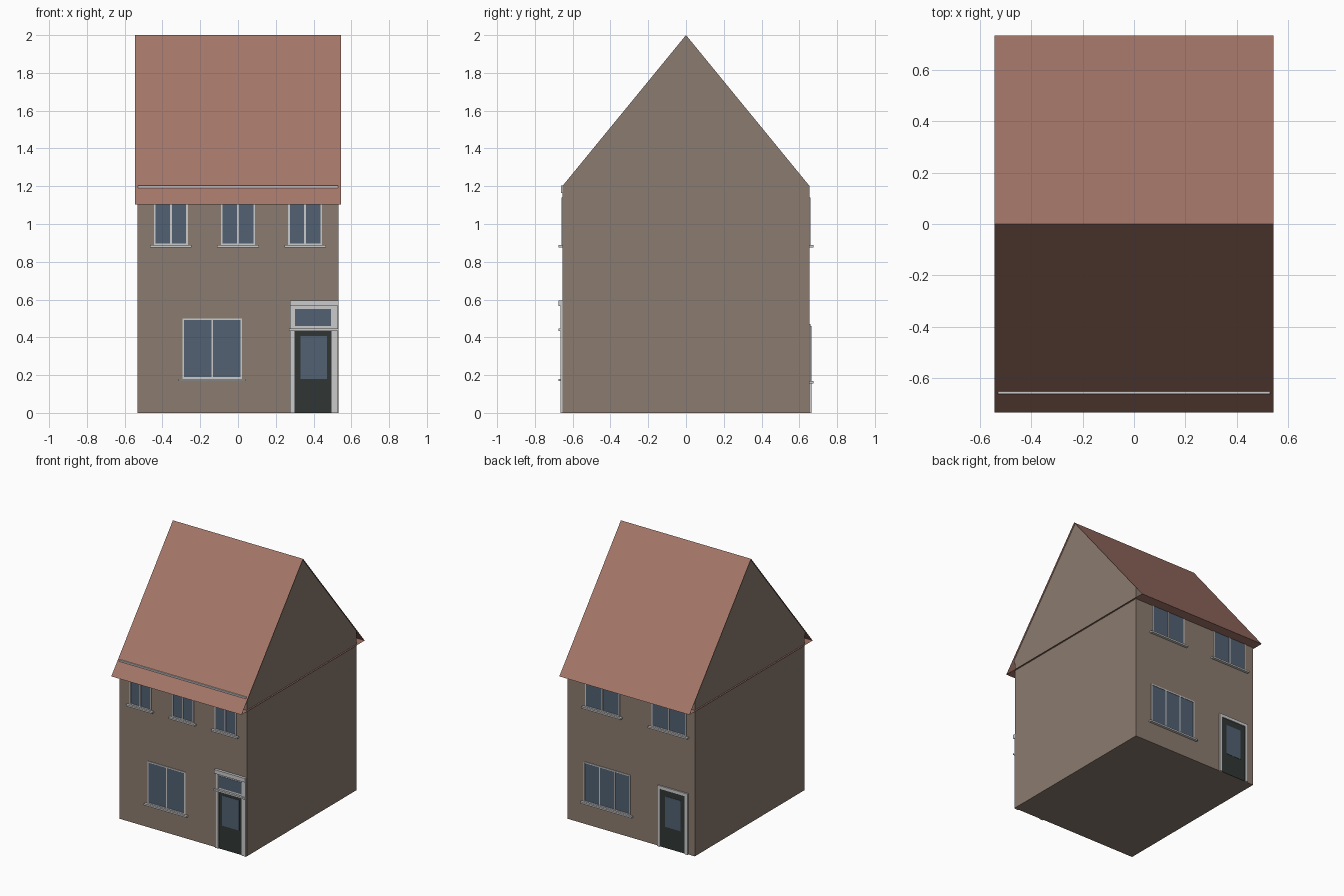
import bpy

if "Cube" in bpy.data.objects:
    bpy.data.objects.remove(bpy.data.objects["Cube"])


def material(name, rgb):
    m = bpy.data.materials.new(name)
    m.diffuse_color = (*rgb, 1)
    m.use_nodes = True
    m.node_tree.nodes["Principled BSDF"].inputs["Base Color"].default_value = m.diffuse_color
    return m


BRICK = material("brick", (0.26, 0.20, 0.16))
TILE = material("roof_tile", (0.37, 0.18, 0.14))
GLASS = material("glass", (0.085, 0.12, 0.17))
PAINT = material("pale_paint", (0.52, 0.52, 0.52))
DOOR = material("dark_door", (0.03, 0.037, 0.035))

W, D, EAVE, TOP = 0.532, 0.655, 1.2, 2.0    # wall half width, half depth, heights
RW, RD = 0.544, 0.735                       # roof half width, half depth
RZ = TOP - (TOP - EAVE) * RD / D            # height of the roof's lower edge


def mesh(name, verts, faces, mat):
    me = bpy.data.meshes.new(name)
    me.from_pydata(verts, [], faces)
    me.materials.append(mat)
    ob = bpy.data.objects.new(name, me)
    bpy.context.collection.objects.link(ob)
    return ob


def box(name, x, y, z, mat):
    x, y, z = sorted(x), sorted(y), sorted(z)
    v = [(a, b, c) for a in x for b in y for c in z]
    f = [(0, 1, 3, 2), (4, 6, 7, 5), (0, 4, 5, 1),
         (2, 3, 7, 6), (0, 2, 6, 4), (1, 5, 7, 3)]
    return mesh(name, v, f, mat)


def panel(name, x, z, out, side, mat):
    """Box on the front (side -1) or back (side 1) wall, standing out by 'out'."""
    return box(name, x, (side * (D - 0.002), side * (D + out)), z, mat)


def window(name, x, z, panes, side):
    t = 0.009
    (x0, x1), (z0, z1) = x, z
    panel(name + "_glass", (x0 + t, x1 - t), (z0 + t, z1 - t), 0.002, side, GLASS)
    for i in range(panes + 1):
        cx = x0 + t / 2 + (x1 - x0 - t) * i / panes
        panel(f"{name}_upright_{i}", (cx - t / 2, cx + t / 2), z, 0.005, side, PAINT)
    panel(name + "_bottom_rail", (x0 + t, x1 - t), (z0, z0 + t), 0.005, side, PAINT)
    panel(name + "_top_rail", (x0 + t, x1 - t), (z1 - t, z1), 0.005, side, PAINT)
    panel(name + "_sill", (x0 - 0.02, x1 + 0.02), (z0 - 0.012, z0), 0.02, side, PAINT)


# Walls and the two gable ends
box("walls", (-W, W), (-D, D), (0, EAVE), BRICK)
for name, x in (("left_gable", -W), ("right_gable", W)):
    face = (0, 1, 2) if x > 0 else (2, 1, 0)
    mesh(name, [(x, -D, EAVE), (x, D, EAVE), (x, 0, TOP)], [face], BRICK)

# Roof: thin slopes and a flat soffit, open at the ends
mesh("roof", [(s * RW, y, z) for y, z in ((-RD, RZ), (0, TOP), (RD, RZ)) for s in (-1, 1)],
     [(0, 1, 3, 2), (2, 3, 5, 4), (0, 4, 5, 1)], TILE)

# Front eaves board, just breaking through the tiles
box("eaves_board", (-0.53, 0.53), (-0.662, -0.65), (1.165, 1.203), PAINT)

# Front windows
for i, c in enumerate((-0.355, 0, 0.355)):
    window(f"front_upper_window_{i}", (c - 0.09, c + 0.09), (0.888, 1.14), 2, -1)
window("front_lower_window", (-0.295, 0.022), (0.18, 0.50), 2, -1)

# Front door with surround and fanlight
panel("front_door", (0.30, 0.495), (0, 0.434), 0.003, -1, DOOR)
panel("front_door_glass", (0.33, 0.472), (0.18, 0.408), 0.005, -1, GLASS)
panel("front_door_left_jamb", (0.274, 0.30), (0, 0.565), 0.01, -1, PAINT)
panel("front_door_right_jamb", (0.495, 0.53), (0, 0.565), 0.01, -1, PAINT)
panel("front_door_transom", (0.27, 0.531), (0.434, 0.447), 0.02, -1, PAINT)
panel("fanlight_frame", (0.30, 0.495), (0.447, 0.565), 0.004, -1, PAINT)
panel("fanlight_glass", (0.302, 0.493), (0.46, 0.55), 0.006, -1, GLASS)
panel("front_door_head", (0.274, 0.531), (0.565, 0.595), 0.02, -1, PAINT)

# Back windows
for i, c in enumerate((0.238, -0.317)):
    window(f"back_upper_window_{i}", (c - 0.145, c + 0.145), (0.888, 1.14), 2, 1)
window("back_lower_window", (0.004, 0.393), (0.168, 0.47), 3, 1)

# Back door with frame
panel("back_door", (-0.455, -0.248), (0, 0.437), 0.003, 1, DOOR)
panel("back_door_glass", (-0.415, -0.288), (0.16, 0.39), 0.005, 1, GLASS)
panel("back_door_left_jamb", (-0.248, -0.225), (0, 0.437), 0.01, 1, PAINT)
panel("back_door_right_jamb", (-0.478, -0.455), (0, 0.437), 0.01, 1, PAINT)
panel("back_door_head", (-0.478, -0.225), (0.437, 0.46), 0.01, 1, PAINT)
